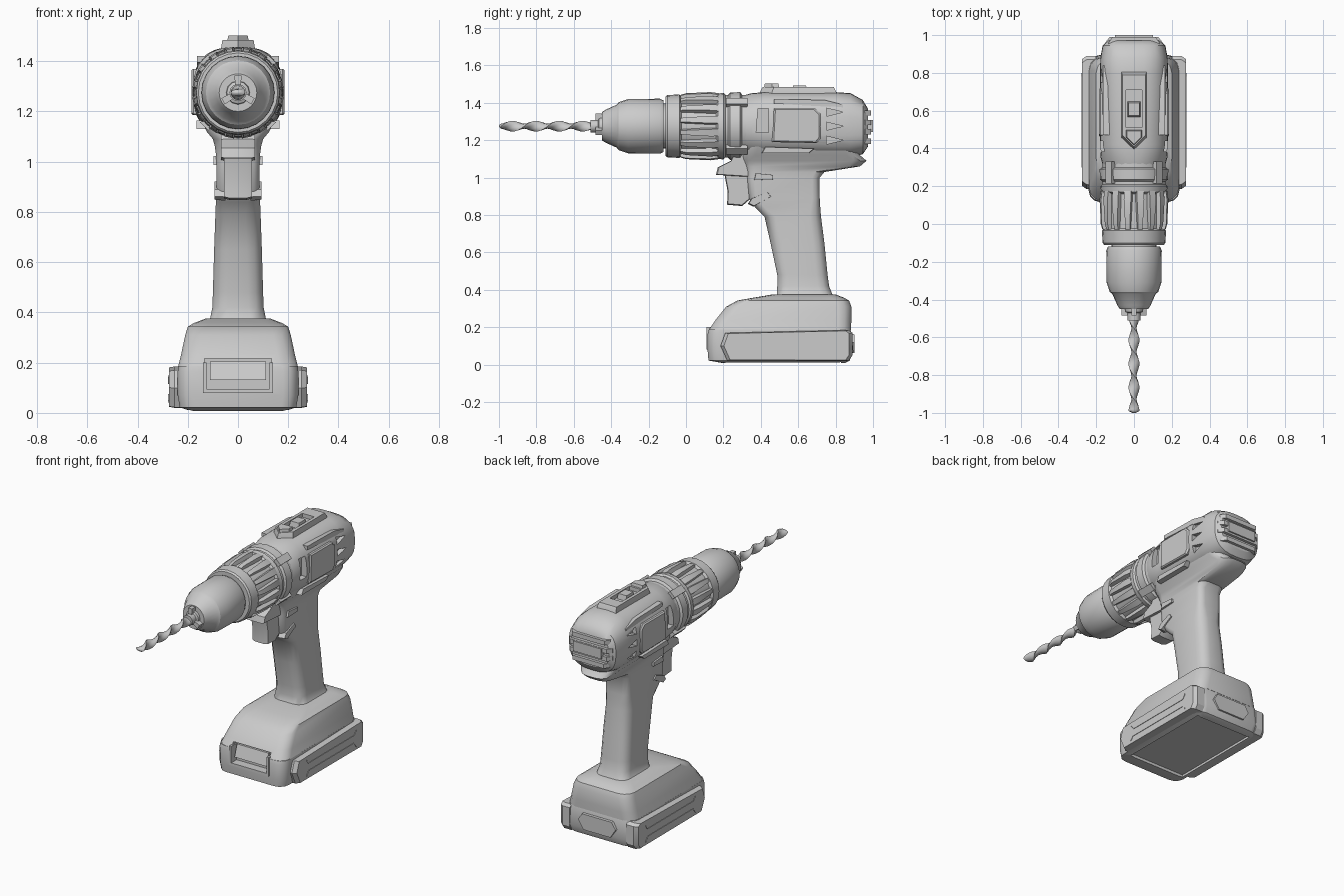
import bpy, bmesh
from math import sin, cos, pi, copysign

if "Cube" in bpy.data.objects:
    bpy.data.objects.remove(bpy.data.objects["Cube"])

AXIS = 1.275  # height of the drill axis


def loft(name, shells, angle=32):
    """Each shell is a list of rings with equal point counts; ends are capped."""
    bm = bmesh.new()
    for rings in shells:
        vs = [[bm.verts.new(p) for p in r] for r in rings]
        n = len(vs[0])
        for a, b in zip(vs, vs[1:]):
            for i in range(n):
                bm.faces.new((a[i], a[(i + 1) % n], b[(i + 1) % n], b[i]))
        bm.faces.new(vs[0][::-1])
        bm.faces.new(vs[-1])
    bmesh.ops.recalc_face_normals(bm, faces=bm.faces)
    me = bpy.data.meshes.new(name)
    bm.to_mesh(me)
    bm.free()
    ob = bpy.data.objects.new(name, me)
    bpy.context.collection.objects.link(ob)
    finish(ob, angle)
    return ob


def finish(ob, angle=32):
    bpy.ops.object.select_all(action='DESELECT')
    ob.select_set(True)
    bpy.context.view_layer.objects.active = ob
    bpy.ops.object.shade_smooth_by_angle(angle=angle * pi / 180)


def prism_rings(pts, axis, levels):
    """Outline swept along an axis through (position, scale) levels."""
    cu = (min(p[0] for p in pts) + max(p[0] for p in pts)) / 2
    cv = (min(p[1] for p in pts) + max(p[1] for p in pts)) / 2
    rings = []
    for d, s in levels:
        q = [(cu + (u - cu) * s, cv + (v - cv) * s) for u, v in pts]
        rings.append([{'x': (d, u, v), 'y': (u, d, v), 'z': (u, v, d)}[axis] for u, v in q])
    return rings


def box(x0, x1, y0, y1, z0, z1, top=1.0):
    return prism_rings([(x0, y0), (x1, y0), (x1, y1), (x0, y1)], 'z', [(z0, 1), (z1, top)])


def mirrored(pts, levels):
    return [prism_rings(pts, 'x', [(s * d, k) for d, k in levels]) for s in (1, -1)]


def lathe(name, prof, n=24):
    return loft(name, [[[(r * cos(2 * pi * i / n), y, AXIS + r * sin(2 * pi * i / n))
                         for i in range(n)] for y, r in prof]])


def round_rect(z, y0, y1, hw, r):
    pts = []
    for cx, cy, a0 in ((hw - r, y1 - r, 0), (r - hw, y1 - r, 1), (r - hw, y0 + r, 2), (hw - r, y0 + r, 3)):
        for k in range(4):
            a = (a0 + k / 3) * pi / 2
            pts.append((cx + r * cos(a), cy + r * sin(a), z))
    return pts


def cut(ob, shells):
    for i, s in enumerate(shells):
        c = loft('cutter', [s])
        c.hide_render = True
        m = ob.modifiers.new('cut', 'BOOLEAN')
        m.operation, m.object, m.solver = 'DIFFERENCE', c, 'EXACT'
        finish(ob)
        # keep the cut ahead of any smoothing modifier
        bpy.ops.object.modifier_apply(modifier=m.name)
        bpy.data.objects.remove(c)
    finish(ob)


# Twisted drill bit with a square-cut tip
bit = []
for k in range(49):
    y = -0.99 + 0.5 * k / 48
    t = k / 48 * 4 * pi
    ring = []
    for i in range(10):
        a = 2 * pi * i / 10
        u, v = 0.029 * cos(a), 0.014 * sin(a)
        ring.append((u * cos(t) - v * sin(t), y, AXIS + u * sin(t) + v * cos(t)))
    bit.append(ring)
tip = [[(x * 0.3, -1.0, AXIS + (z - AXIS) * 0.3) for x, y, z in bit[0]]]
loft('drill_bit', [tip + bit], 50)

# Chuck with nose collar
lathe('chuck_nose', [(-.51, .022), (-.51, .034), (-.47, .034), (-.465, .045), (-.43, .05)], 12)
lathe('chuck', [(-.45, .03), (-.45, .075), (-.43, .088), (-.37, .115), (-.36, .128), (-.31, .145),
                (-.14, .147), (-.12, .138), (-.12, .12), (-.09, .12)])
loft('chuck_jaws', [[[(r * cos(a + o), y, AXIS + r * sin(a + o)) for r, o in
                      ((.03, -.4), (.07, -.2), (.07, .2), (.03, .4))] for y in (-.485, -.42)]
                    for a in (pi / 2, pi * 7 / 6, pi * 11 / 6)])

# Clutch collar and gear housing rings
lathe('clutch_collar', [(-.11, .12), (-.11, .158), (-.10, .166), (-.035, .17), (-.025, .155),
                        (.16, .16), (.17, .174), (.20, .178), (.21, .168), (.225, .168),
                        (.235, .18), (.29, .182), (.30, .168), (.34, .168), (.34, .12)])
ribs = []
for k in range(16):
    a = 2 * pi * (k + .5) / 16
    rings = []
    for y, w, r in ((-.03, .014, .168), (.0, .016, .177), (.13, .024, .182), (.175, .024, .176)):
        rings.append([(rr * cos(a) - t * sin(a), y, AXIS + rr * sin(a) + t * cos(a))
                      for t, rr in ((-w, .145), (-w * .8, r), (w * .8, r), (w, .145))])
    ribs.append(rings)
loft('clutch_grip_ribs', ribs)
loft('housing_clips', [[[(r * cos(a + o), y, AXIS + r * sin(a + o)) for r, o in
                         ((.15, -.14), (.192, -.12), (.192, .12), (.15, .14))] for y in (.215, .33)]
                       for a in (pi / 4, 3 * pi / 4, 5 * pi / 4, 7 * pi / 4)])

# Motor body: rounded-square sections along y
sections = [(.31, .165, .165, .165, 2), (.35, .176, .176, .168, 2.1), (.42, .18, .182, .165, 2.5),
            (.80, .18, .182, .165, 2.7), (.88, .178, .176, .165, 2.7), (.945, .166, .14, .15, 2.7),
            (.972, .135, .095, .11, 2.7)]
body_rings = []
for y, hw, up, dn, e in sections:
    ring = []
    for i in range(32):
        c, s = cos(2 * pi * i / 32), sin(2 * pi * i / 32)
        ring.append((hw * copysign(abs(c) ** (2 / e), c), y,
                     AXIS + (up if s > 0 else dn) * copysign(abs(s) ** (2 / e), s)))
    body_rings.append(ring)
body = loft('motor_body', [body_rings])
cutters = []
for z in (1.20, 1.275, 1.35):   # triangular cooling vents
    cutters += mirrored([(.75, z - .022), (.84, z), (.75, z + .022)], [(.148, 1), (.22, 1)])
cutters += mirrored([(.375, 1.24), (.44, 1.24), (.44, 1.37), (.385, 1.37)], [(.14, 1), (.22, 1)])
cut(body, cutters)

# Raised side panels and edge strips
loft('side_panels', mirrored([(.46, 1.19), (.70, 1.185), (.72, 1.21), (.72, 1.34), (.69, 1.37), (.47, 1.37)],
                             [(.14, 1), (.178, 1), (.186, .93)]))
loft('shoulder_strips', mirrored([(.47, 1.395), (.84, 1.375), (.84, 1.39), (.74, 1.415), (.47, 1.42)],
                                 [(.11, 1), (.163, 1)]))
loft('lower_strips', mirrored([(.40, 1.13), (.66, 1.13), (.69, 1.155), (.42, 1.165)],
                              [(.10, 1), (.165, .95)]))

# Rear vent bars
bars = []
for z, w in ((1.195, .13), (1.245, .152), (1.295, .152), (1.345, .135)):
    outline = [(-w, .92), (-w, .96), (-w * .85, .99), (w * .85, .99), (w, .96), (w, .92)]
    bars.append(prism_rings(outline, 'z', [(z - .014, 1), (z + .014, 1)]))
loft('rear_vent_bars', bars)
loft('rear_vent_core', [box(-.10, .10, .95, 1.0, 1.243, 1.307)])

# Speed switch on top
top = loft('switch_housing', [prism_rings(
    [(-.062, .79), (.062, .79), (.062, .47), (0, .41), (-.062, .47)], 'z',
    [(1.42, 1.12), (1.455, 1.08), (1.485, 1)])])
cut(top, [box(-.042, .042, .51, .71, 1.46, 1.6)])
loft('speed_switch', [box(-.036, .036, .565, .65, 1.455, 1.492, .8)])
loft('switch_nose', [prism_rings([(-.045, .50), (.045, .50), (.045, .46), (0, .415), (-.045, .46)], 'z',
                                 [(1.47, 1), (1.503, .85)])])

# Handle flaring into the body above and the foot below
handle = [(.34, .46, .80, .14, .06), (.37, .485, .785, .112, .06), (.42, .488, .765, .102, .06),
          (.48, .488, .757, .10, .06), (.65, .452, .74, .095, .06), (.79, .42, .722, .09, .06),
          (.84, .37, .718, .088, .05), (.89, .335, .715, .086, .04), (1.0, .325, .715, .086, .04),
          (1.03, .32, .74, .088, .05), (1.06, .31, .93, .092, .06), (1.09, .30, .965, .10, .07),
          (1.12, .30, .93, .125, .07), (1.18, .32, .90, .15, .07)]
loft('handle', [[round_rect(*h) for h in handle]], 40)

# Trigger, its hood and the direction lever
loft('trigger', [prism_rings([(.205, 1.02), (.222, .93), (.22, .855), (.30, .848), (.36, .90), (.36, 1.02)],
                             'x', [(-.055, .93), (-.035, 1), (.035, 1), (.055, .93)])])
loft('trigger_hood', [prism_rings([(.16, 1.015), (.17, 1.055), (.24, 1.09), (.26, 1.13), (.40, 1.13), (.40, 1.0)],
                                  'x', [(-.068, .94), (-.055, 1), (.055, 1), (.068, .94)])])
loft('direction_lever', mirrored([(.36, .985), (.47, .99), (.47, 1.015), (.37, 1.025)],
                                 [(.05, 1), (.098, .9)]))
loft('handle_notches', mirrored([(.33, .86), (.36, .845), (.46, .90), (.44, .925), (.35, .89)],
                                [(.05, 1), (.094, .9)]))

# Foot shell that holds the battery
foot = loft('foot_shell', [[round_rect(*r) for r in (
    (.185, .122, .882, .238, .07), (.235, .155, .884, .226, .07), (.31, .215, .884, .21, .07),
    (.343, .275, .872, .20, .07), (.358, .36, .845, .175, .07), (.375, .46, .80, .13, .06))]], 40)

# Battery pack with recessed floor
battery = loft('battery', [[round_rect(*r) for r in (
    (.008, .20, .85, .19, .05), (.022, .12, .875, .232, .06), (.07, .116, .895, .24, .06),
    (.165, .116, .885, .24, .06), (.187, .122, .88, .238, .06))]], 40)
recess = box(-.133, .133, .05, .165, .088, .217)
cut(foot, [recess])
cut(battery, [recess, box(-.20, .20, .21, .83, -.05, .026)])

# Release latch and front frame
loft('release_latch', [prism_rings([(.125, .13), (.15, .205), (.20, .205), (.20, .13)], 'x',
                                   [(-.112, 1), (.112, 1)])])
loft('latch_frame', [box(-.14, -.125, .110, .17, .085, .2), box(.125, .14, .110, .17, .085, .2),
                     box(-.14, .14, .110, .17, .08, .095)])

# Side rails of the battery with a shallow raised trim line
loft('battery_rails', mirrored([(.185, .10), (.21, .17), (.87, .185), (.89, .17), (.89, .05), (.87, .02), (.22, .022)],
                               [(.20, 1), (.252, 1), (.275, .95)]))
trim = [(.30, .05), (.32, .075), (.78, .075), (.80, .05)]
for dz, name in ((0, 'lower_trim'), (.10, 'upper_trim')):
    line = [(y, z if not dz else .19 - z) for y, z in trim]
    inner = [(y, z + (-.008 if not dz else .008)) for y, z in line]
    loft(name, mirrored(line + inner[::-1], [(.26, 1), (.278, 1)]))

# Rear battery panel
loft('rear_battery_panel', [prism_rings([(-.11, .165), (.11, .165), (.14, .12), (.10, .06), (-.10, .06), (-.14, .12)],
                                        'y', [(.86, 1), (.902, .95)])])
